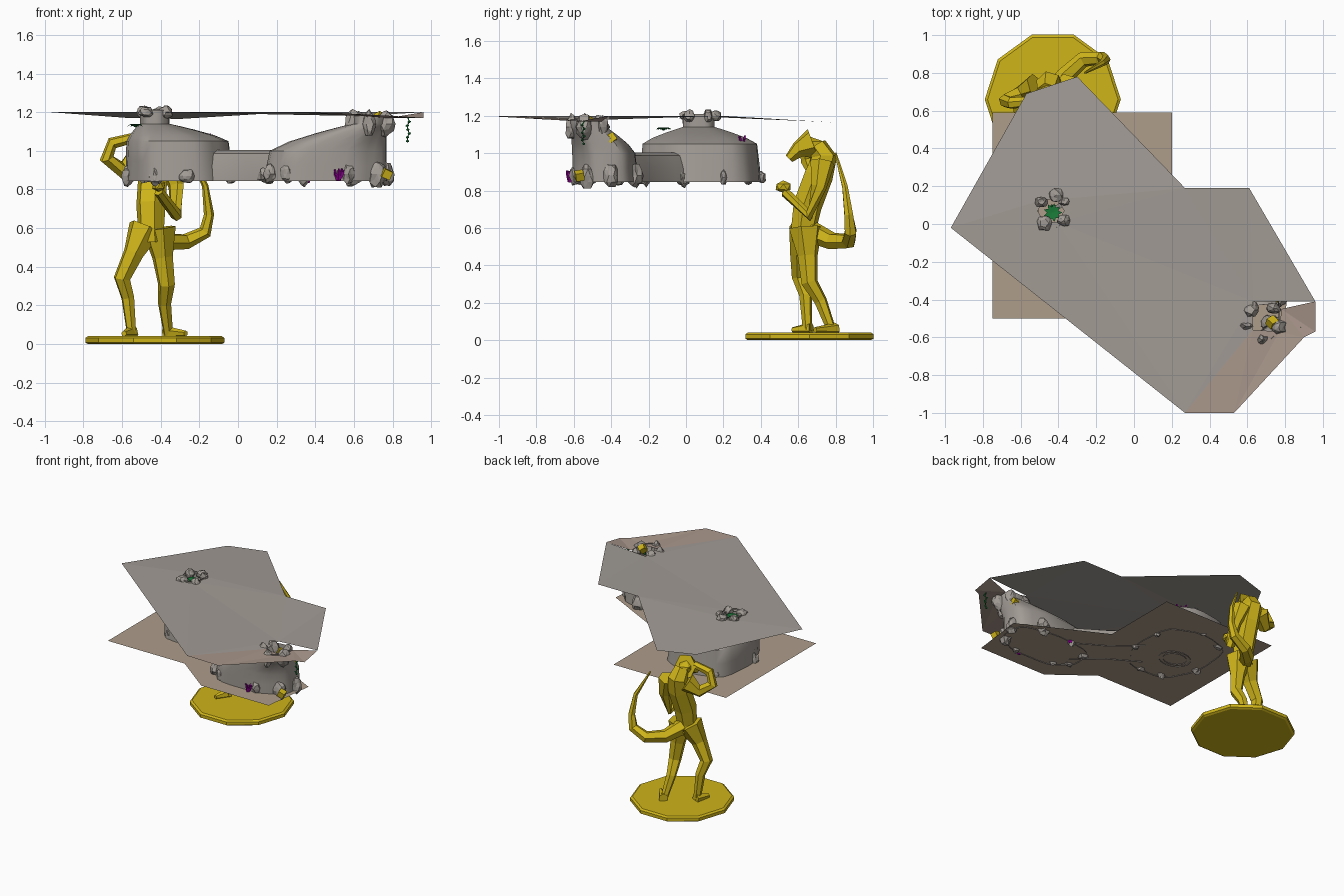
import bpy, bmesh, math, random
from mathutils import Vector, Matrix

if "Cube" in bpy.data.objects:
    bpy.data.objects.remove(bpy.data.objects["Cube"])

random.seed(4)
TAU = 2 * math.pi


def mat(name, r, g, b):
    m = bpy.data.materials.new(name)
    m.diffuse_color = (r, g, b, 1)
    m.use_nodes = True
    m.node_tree.nodes["Principled BSDF"].inputs["Base Color"].default_value = m.diffuse_color
    return m


STONE = mat("stone", .36, .33, .3)
EARTH = mat("earth", .4, .31, .26)
SAND = mat("sand", .42, .34, .26)
GOLD = mat("gold", .62, .46, .01)
GREEN = mat("green", .01, .2, .04)
PURPLE = mat("purple", .35, 0, .38)


def finish(name, bm, m, smooth=None):
    me = bpy.data.meshes.new(name)
    bmesh.ops.recalc_face_normals(bm, faces=bm.faces)
    bm.to_mesh(me)
    bm.free()
    me.materials.append(m)
    ob = bpy.data.objects.new(name, me)
    bpy.context.collection.objects.link(ob)
    if smooth:
        bpy.ops.object.select_all(action='DESELECT')
        ob.select_set(True)
        bpy.context.view_layer.objects.active = ob
        bpy.ops.object.shade_smooth_by_angle(angle=math.radians(smooth))


def loft(bm, rings, closed=True, caps=True):
    vs = [[bm.verts.new(p) for p in r] for r in rings]
    n = len(vs[0])
    for a, b in zip(vs, vs[1:]):
        for i in range(n if closed else n - 1):
            j = (i + 1) % n
            bm.faces.new((a[i], a[j], b[j], b[i]))
    if caps:
        bm.faces.new(vs[0])
        bm.faces.new(vs[-1])


def circle(x, y, z, rx, ry, n):
    return [(x + rx * math.cos(k * TAU / n), y + ry * math.sin(k * TAU / n), z) for k in range(n)]


def tube(bm, pts, r0, r1, bulge=0, sides=6):
    """faceted limb tapering from r0 to r1, with an optional swelling midway"""
    ps = [Vector(p) for p in pts]
    last = len(ps) - 1
    rings, ref = [], None
    for i, p in enumerate(ps):
        d = (ps[min(i + 1, last)] - ps[max(i - 1, 0)]).normalized()
        ref = d.orthogonal() if ref is None else (ref - d * ref.dot(d)).normalized()
        s = d.cross(ref)
        r = r0 + (r1 - r0) * i / last + bulge * math.sin(math.pi * i / last)
        rings.append([p + r * (ref * math.cos(k * TAU / sides) + s * math.sin(k * TAU / sides))
                      for k in range(sides)])
    loft(bm, rings)


def limb(name, r0, r1, *pts, bulge=0):
    bm = bmesh.new()
    tube(bm, pts, r0, r1, bulge)
    finish(name, bm, GOLD)


def blob(bm, c, r, rough=0.0, sub=1):
    for v in bmesh.ops.create_icosphere(bm, subdivisions=sub, radius=1)['verts']:
        k = 1 + random.uniform(-rough, rough)
        v.co = Vector([c[i] + v.co[i] * r[i] * k for i in range(3)])


def sheet(name, m, *loops):
    bm = bmesh.new()
    edges = []
    for lp in loops:
        vs = [bm.verts.new(p) for p in lp]
        edges += [bm.edges.new((vs[i - 1], vs[i])) for i in range(len(vs))]
    bmesh.ops.triangle_fill(bm, use_beauty=True, edges=edges, normal=(0, 0, 1))
    finish(name, bm, m)


# upper ground sheet with the first skylight, plus its brown corner
west, south, east = (-.97, -.02, 1.2), (.27, -1, 1.2), (.96, -.41, 1.2)
notch = [(.63, -.56, 1.18), (.63, -.41, 1.18)]
sheet("upper_ground", STONE,
      [west, south, *notch, east, (.61, .19, 1.2), (.27, .19, 1.2),
       (-.3, .78, 1.165), (-.57, .69, 1.17)],
      circle(-.44, .07, 1.2, .07, .07, 6))
sheet("upper_ground_corner", EARTH,
      [south, (.53, -1, 1.195), (.9, -.6, 1.175), (.96, -.57, 1.17), east,
       (.78, -.45, 1.17), (.77, -.57, 1.17), notch[0]])

# cave floor sheet
sheet("cave_floor", SAND, [(x, y, .85) for x, y in (
    (-.75, -.5), (-.1, -.5), (.2, -.73), (.77, -.73), (.82, -.32), (.2, 0), (.2, .59), (-.75, .59))])


def chamber(name, foot, neck, shoulder, top, sides=28):
    """walls rise from an oval foot, bend at the shoulder and close in on a skylight neck"""
    rings = []
    for t in (0, .04, .08, .3, .6, .85, 1, 1.02):
        cx, cy, rx, ry = (a + (b - a) * min(t, 1) for a, b in zip(foot, neck))
        z = .845 + (shoulder - .845) * t / .08 if t <= .08 else \
            shoulder + (1.14 - shoulder) * min(1, (t - .08) / .92) ** .75
        z = top if t > 1 else z
        ring = []
        for k in range(sides):
            a = k * TAU / sides
            c, s = math.cos(a), math.sin(a)
            w = 1 + .03 * math.sin(3 * a + rx) + .025 * math.sin(7 * a + z * 4)
            ring.append((cx + rx * w * math.copysign(abs(c) ** .8, c),
                         cy + ry * w * math.copysign(abs(s) ** .8, s), z))
        rings.append(ring)
    bm = bmesh.new()
    loft(bm, rings, caps=False)
    finish(name, bm, STONE, 40)


# two cave chambers
LARGE, SMALL = (-.3, .08, .28, .325), (.45, -.43, .32, .175)
LARGE_NECK, SMALL_NECK = (-.43, .07, .075, .085), (.68, -.52, .09, .095)
chamber("large_chamber", LARGE, LARGE_NECK, 1.05, 1.21)
chamber("small_chamber", SMALL, SMALL_NECK, 1.0, 1.18)

# arched passage joining them
bm = bmesh.new()
rings = []
for i in range(5):
    w = .09 + .012 * abs(i - 2)
    base = Vector((-.14, -.06, .845)).lerp(Vector((.27, -.36, .845)), i / 4)
    rings.append([base + Vector((.57, .82, 0)) * w * math.cos(t)
                  + Vector((0, 0, .16 * min(1, 1.25 * math.sin(t))))
                  for t in (math.pi * k / 8 for k in range(9))])
loft(bm, rings, closed=False, caps=False)
finish("passage", bm, STONE, 40)

# pool rim set in the large chamber floor
bm = bmesh.new()
loft(bm, [circle(-.35, .02, z, r, r * .8, 16) for r, z in
          ((.12, .845), (.12, .875), (.09, .87), (.09, .845))], caps=False)
finish("pool_rim", bm, STONE)


# rocks around the chamber feet and the skylight necks
def rock_ring(name, oval, z, size, tall, count, start):
    for k in range(count):
        a = start + (k + random.uniform(-.25, .25)) * TAU / count
        r, h = size * random.uniform(.7, 1.2), tall * random.uniform(.7, 1.2)
        c = (oval[0] + oval[2] * math.cos(a), oval[1] + oval[3] * math.sin(a), z)
        bm = bmesh.new()
        blob(bm, c, (r, r * random.uniform(.7, 1), h), .18, 2)
        finish(f"{name}_{k + 1}", bm, STONE)


rock_ring("large_chamber_rock", LARGE, .87, .035, .045, 7, .5)
rock_ring("small_chamber_rock", SMALL, .88, .045, .06, 8, .3)
rock_ring("large_skylight_rock", LARGE_NECK, 1.2, .035, .035, 5, 1.6)
rock_ring("small_skylight_rock", SMALL_NECK, 1.14, .04, .06, 5, 2.2)

# coral: short stubby branches
for i, (x, y, z) in enumerate([(.52, -.62, .85), (.36, -.26, .84), (-.18, .29, 1.03)]):
    bm = bmesh.new()
    for k in range(7):
        r = random.uniform(.015, .04)
        o = Vector((x, y, z))
        out = Vector((r * math.cos(k * 2.4), r * math.sin(k * 2.4), 0))
        tip = Vector((0, 0, random.uniform(.035, .07)))
        tube(bm, [o, o + out * .7 + tip * .5, o + out + tip], .01, .005, 0, 5)
    finish(f"coral_{i + 1}", bm, PURPLE)

# hanging vines
for i, (x, y, h) in enumerate([(.88, -.55, .12), (.72, -.53, .11), (-.43, .09, .08)]):
    bm = bmesh.new()
    path = [(x + .006 * math.sin(k * 2), y + .006 * math.cos(k * 3), 1.17 - h * k / 6)
            for k in range(7)]
    tube(bm, path, .004, .003, 0, 4)
    for p in path[1:]:
        blob(bm, p, (.01, .008, .007))
    finish(f"vine_{i + 1}", bm, GREEN)

# leafy plants: blades radiating from a point
for i, o in enumerate([Vector((-.53, -.12, 1.12)), Vector((-.43, .06, 1.18))]):
    bm = bmesh.new()
    for k in range(9):
        d = Vector((math.cos(k * .7), math.sin(k * .7), .1)) * .025
        s = d.cross((0, 0, .5))
        up = Vector((0, 0, .015))
        bm.faces.new([bm.verts.new(o + p) for p in (Vector(), d + s + up, d * 2, d - s + up)])
    finish(f"plant_{i + 1}", bm, GREEN)

# golden crystals
for i, p in enumerate([(.77, -.57, .88), (.74, -.4, 1.08), (.73, -.52, 1.17)]):
    bm = bmesh.new()
    bmesh.ops.create_cube(bm, size=.045, matrix=Matrix.Translation(p)
                          @ Matrix.Rotation(.5 + i, 4, (.3, 1, .4)))
    finish(f"crystal_{i + 1}", bm, GOLD)

# statue plinth: ten-sided disc with chamfered rims
bm = bmesh.new()
loft(bm, [circle(-.43, .66, z, r, r, 10) for r, z in
          ((.345, 0), (.36, .008), (.36, .032), (.345, .042))])
finish("statue_plinth", bm, GOLD)

# statue: hunched body, limbs and curling tail
limb("statue_torso", .055, .055, (-.45, .64, .54), (-.45, .63, .6), (-.45, .65, .72),
     (-.44, .71, .88), (-.45, .74, .98), (-.46, .7, 1.04), bulge=.025)
limb("statue_snout", .065, .025, (-.47, .68, 1.05), (-.47, .6, 1.02), (-.47, .55, .97))
limb("statue_leg_left", .065, .025, (-.48, .64, .6), (-.54, .61, .47), (-.6, .61, .34),
     (-.57, .64, .24), (-.55, .65, .05))
limb("statue_leg_right", .065, .025, (-.41, .64, .6), (-.39, .65, .45), (-.37, .66, .31),
     (-.38, .72, .21), (-.36, .78, .05))
limb("statue_foot_left", .028, .015, (-.55, .67, .06), (-.59, .57, .055))
limb("statue_foot_right", .028, .015, (-.37, .8, .06), (-.27, .69, .055))
limb("statue_arm_raised", .05, .026, (-.52, .73, .96), (-.6, .69, .9), (-.68, .65, .96),
     (-.65, .64, 1.04), (-.53, .65, 1.07))
limb("statue_arm_bent", .05, .026, (-.36, .73, .95), (-.32, .71, .82), (-.32, .66, .67),
     (-.41, .53, .79))
limb("statue_tail", .052, .006, (-.44, .67, .58), (-.37, .78, .53), (-.27, .87, .53),
     (-.17, .88, .58), (-.15, .87, .67), (-.17, .85, .82), (-.26, .8, 1.0), bulge=.006)
for name, c, r in (("head", (-.47, .66, 1.04), (.06, .085, .05)),
                   ("fist", (-.41, .52, .82), (.04, .045, .035))):
    bm = bmesh.new()
    blob(bm, c, r, .1)
    finish("statue_" + name, bm, GOLD)
